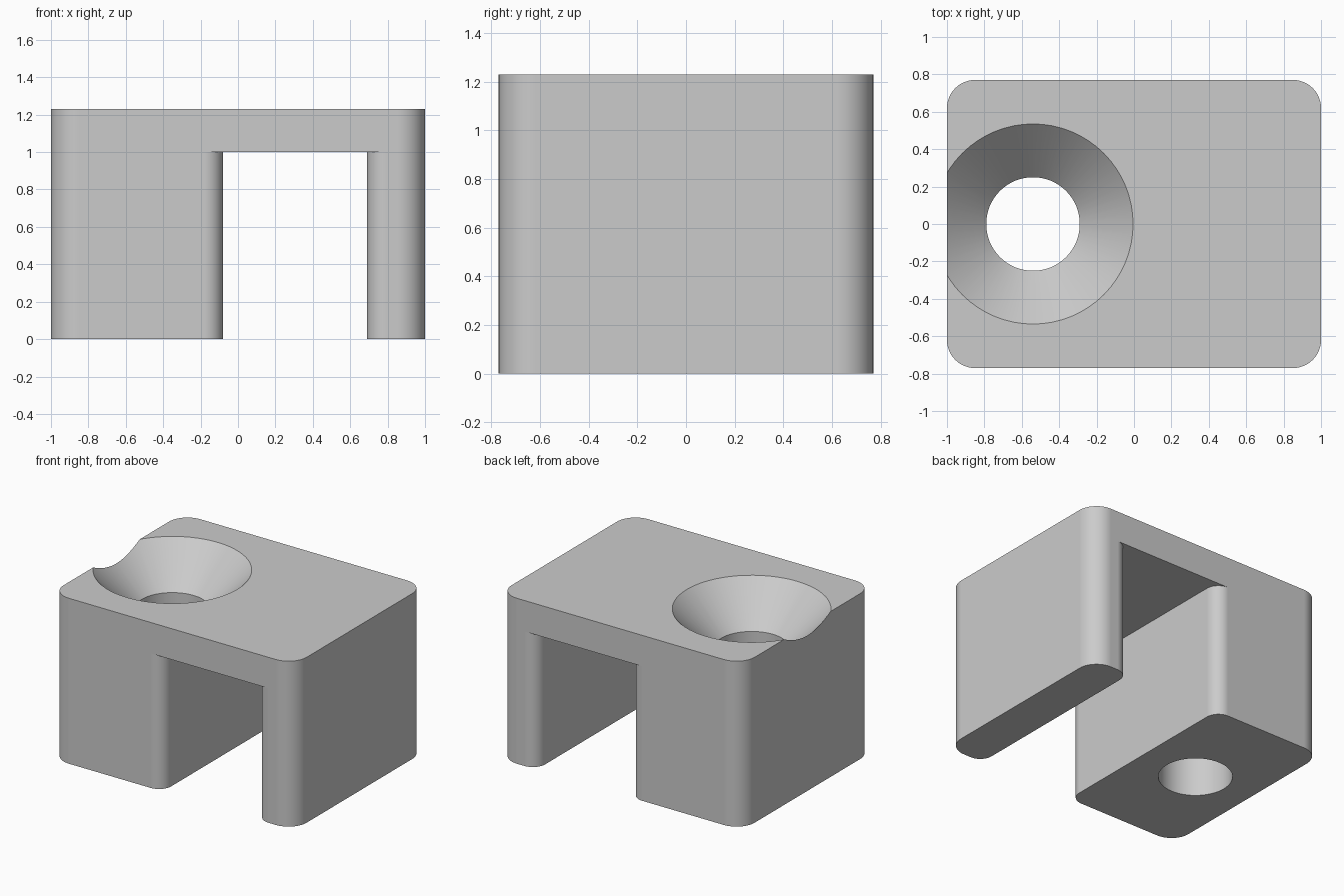
import bpy
import bmesh
from math import cos, sin, pi, radians

cube = bpy.data.objects.get("Cube")
if cube:
    bpy.data.objects.remove(cube, do_unlink=True)

HALF_X, HALF_Y, HEIGHT = 1.0, 0.77, 1.23
OUTER_R = 0.15
SLOT_L, SLOT_R, SLOT_TOP, SLOT_FILLET = -0.08, 0.69, 1.0, 0.10
HOLE_X, HOLE_R, SINK_R = -0.54, 0.25, 0.535
OVER = 0.1

grey = bpy.data.materials.new("plain grey")
grey.use_nodes = True
grey.diffuse_color = (0.6, 0.6, 0.6, 1)
grey.node_tree.nodes["Principled BSDF"].inputs["Base Color"].default_value = (0.6, 0.6, 0.6, 1)


def arc(cx, cy, r, start, end, steps=12):
    angles = [radians(start + (end - start) * i / steps) for i in range(steps + 1)]
    return [(cx + r * cos(a), cy + r * sin(a)) for a in angles]


def make_object(name, bm):
    bmesh.ops.recalc_face_normals(bm, faces=bm.faces)
    mesh = bpy.data.meshes.new(name)
    bm.to_mesh(mesh)
    bm.free()
    mesh.materials.append(grey)
    obj = bpy.data.objects.new(name, mesh)
    bpy.context.collection.objects.link(obj)
    return obj


def prism(name, outline, z0, z1):
    bm = bmesh.new()
    face = bm.faces.new([bm.verts.new((x, y, z0)) for x, y in outline])
    top = bmesh.ops.extrude_face_region(bm, geom=[face])["geom"]
    verts = [v for v in top if isinstance(v, bmesh.types.BMVert)]
    bmesh.ops.translate(bm, verts=verts, vec=(0, 0, z1 - z0))
    return make_object(name, bm)


def turned(name, profile, cx, sides=64):
    bm = bmesh.new()
    rings = [[bm.verts.new((cx + r * cos(2 * pi * i / sides), r * sin(2 * pi * i / sides), z))
              for i in range(sides)] for r, z in profile]
    for low, high in zip(rings, rings[1:]):
        for i in range(sides):
            j = (i + 1) % sides
            bm.faces.new((low[i], low[j], high[j], high[i]))
    bm.faces.new(rings[0])
    bm.faces.new(rings[-1])
    return make_object(name, bm)


# Block with rounded upright corners
ix, iy = HALF_X - OUTER_R, HALF_Y - OUTER_R
outline = (arc(ix, iy, OUTER_R, 0, 90) + arc(-ix, iy, OUTER_R, 90, 180)
           + arc(-ix, -iy, OUTER_R, 180, 270) + arc(ix, -iy, OUTER_R, 270, 360))
body = prism("clip_block", outline, 0, HEIGHT)

# Slot between the legs, flared where the leg corners are rounded
f = SLOT_FILLET
fy, end = HALF_Y - f, HALF_Y + OVER
left, right = SLOT_L - f, SLOT_R + f
slot_outline = ([(left, -end), (right, -end)]
                + arc(right, -fy, f, 270, 180) + arc(right, fy, f, 180, 90)
                + [(right, end), (left, end)]
                + arc(left, fy, f, 90, 0) + arc(left, -fy, f, 0, -90))
slot = prism("slot_cutter", slot_outline, -OVER, SLOT_TOP)

# Countersunk screw hole through the wide leg
sink_depth = SINK_R - HOLE_R
hole = turned("screw_hole_cutter",
              [(HOLE_R, -OVER), (HOLE_R, HEIGHT - sink_depth), (SINK_R + OVER, HEIGHT + OVER)],
              HOLE_X)

# Cut the block
bpy.context.view_layer.objects.active = body
body.select_set(True)
for cutter in (slot, hole):
    cutter.hide_render = True
    mod = body.modifiers.new(cutter.name, 'BOOLEAN')
    mod.operation = 'DIFFERENCE'
    mod.solver = 'EXACT'
    mod.object = cutter
    bpy.ops.object.modifier_apply(modifier=mod.name)
    bpy.data.objects.remove(cutter, do_unlink=True)

# Smooth fillets and hole, crisp edges, flat large faces
bpy.ops.object.shade_smooth_by_angle(angle=radians(30))
weighted = body.modifiers.new("flat_faces", 'WEIGHTED_NORMAL')
weighted.keep_sharp = True
